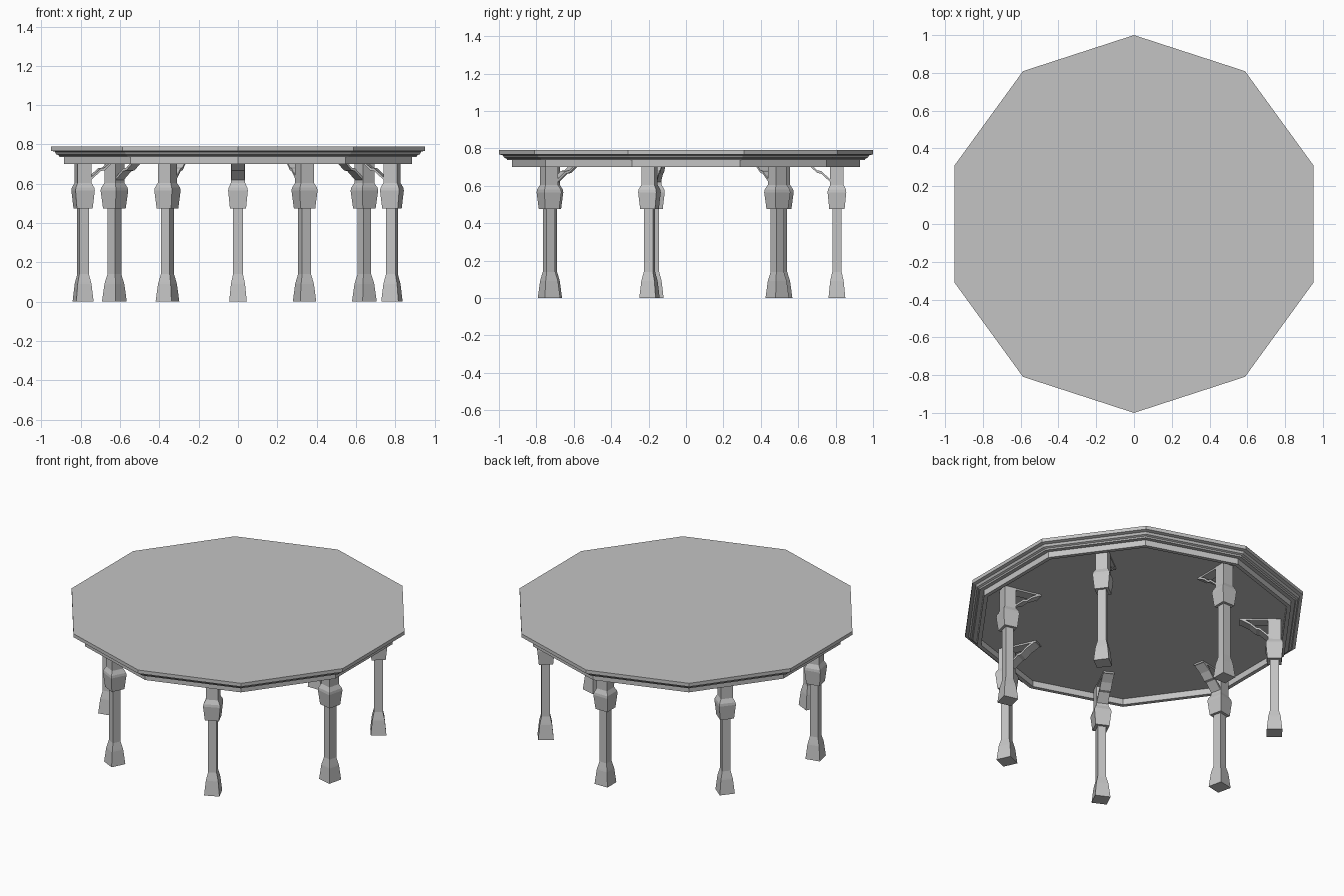
import bpy, bmesh, math
from mathutils import Matrix

cube = bpy.data.objects.get("Cube")
if cube:
    bpy.data.objects.remove(cube, do_unlink=True)

grey = bpy.data.materials.new("plain_grey")
grey.use_nodes = True
GREY = (0.55, 0.55, 0.55, 1)
grey.diffuse_color = GREY
grey.node_tree.nodes["Principled BSDF"].inputs["Base Color"].default_value = GREY


def finish(name, bm, matrix=None):
    """Turn a bmesh into a named flat-shaded object."""
    bmesh.ops.recalc_face_normals(bm, faces=bm.faces)
    mesh = bpy.data.meshes.new(name)
    bm.to_mesh(mesh)
    bm.free()
    mesh.materials.append(grey)
    obj = bpy.data.objects.new(name, mesh)
    if matrix:
        obj.matrix_world = matrix
    bpy.context.collection.objects.link(obj)


def stack(profile, sides, turn):
    """Loft regular polygons of (corner radius, height), capped at both ends."""
    bm = bmesh.new()
    rings = []
    for r, z in profile:
        angles = [turn + math.tau * i / sides for i in range(sides)]
        rings.append([bm.verts.new((r * math.cos(a), r * math.sin(a), z)) for a in angles])
    for low, high in zip(rings, rings[1:]):
        for i in range(sides):
            j = (i + 1) % sides
            bm.faces.new((low[i], low[j], high[j], high[i]))
    bm.faces.new(rings[0])
    bm.faces.new(rings[-1])
    return bm


def extrude_outline(points, width):
    """Extrude a closed (y, z) outline symmetrically along x."""
    bm = bmesh.new()
    face = bm.faces.new([bm.verts.new((-width / 2, y, z)) for y, z in points])
    ext = bmesh.ops.extrude_face_region(bm, geom=[face])
    moved = [v for v in ext["geom"] if isinstance(v, bmesh.types.BMVert)]
    bmesh.ops.translate(bm, verts=moved, vec=(width, 0, 0))
    return bm


# Ten-sided top with moulded edge, apron and recessed underside
top_profile = [(0.905, 0.738), (0.905, 0.7), (0.93, 0.7), (0.93, 0.737), (0.955, 0.737),
               (0.96, 0.745), (0.972, 0.75), (0.98, 0.763), (1, 0.768), (1, 0.79)]
finish("table_top", stack(top_profile, 10, math.pi / 2))

# Square leg: (half width, height)
leg_profile = [(0.045, 0), (0.036, 0.09), (0.034, 0.1), (0.025, 0.14), (0.025, 0.475),
               (0.041, 0.475), (0.05, 0.565), (0.048, 0.58), (0.036, 0.605), (0.036, 0.738)]
leg_corners = [(h * math.sqrt(2), z) for h, z in leg_profile]

# Stepped strip bracket reaching inward, with a flat strip on top
lower = [(-0.03, 0.615), (-0.085, 0.665), (-0.105, 0.668), (-0.14, 0.7), (-0.19, 0.728)]
strip = lower + [(y, z + 0.014) for y, z in reversed(lower)]
top_strip = [(-0.03, 0.728), (-0.2, 0.728), (-0.2, 0.739), (-0.03, 0.739)]

# Seven legs around the top
for k in range(7):
    place = Matrix.Rotation(math.radians(51.2 * k), 4, "Z") @ Matrix.Translation((0, 0.807, 0))
    n = k + 1
    finish(f"leg_{n}", stack(leg_corners, 4, math.pi / 4), place)
    finish(f"bracket_{n}", extrude_outline(strip, 0.066), place)
    finish(f"bracket_top_{n}", extrude_outline(top_strip, 0.066), place)
